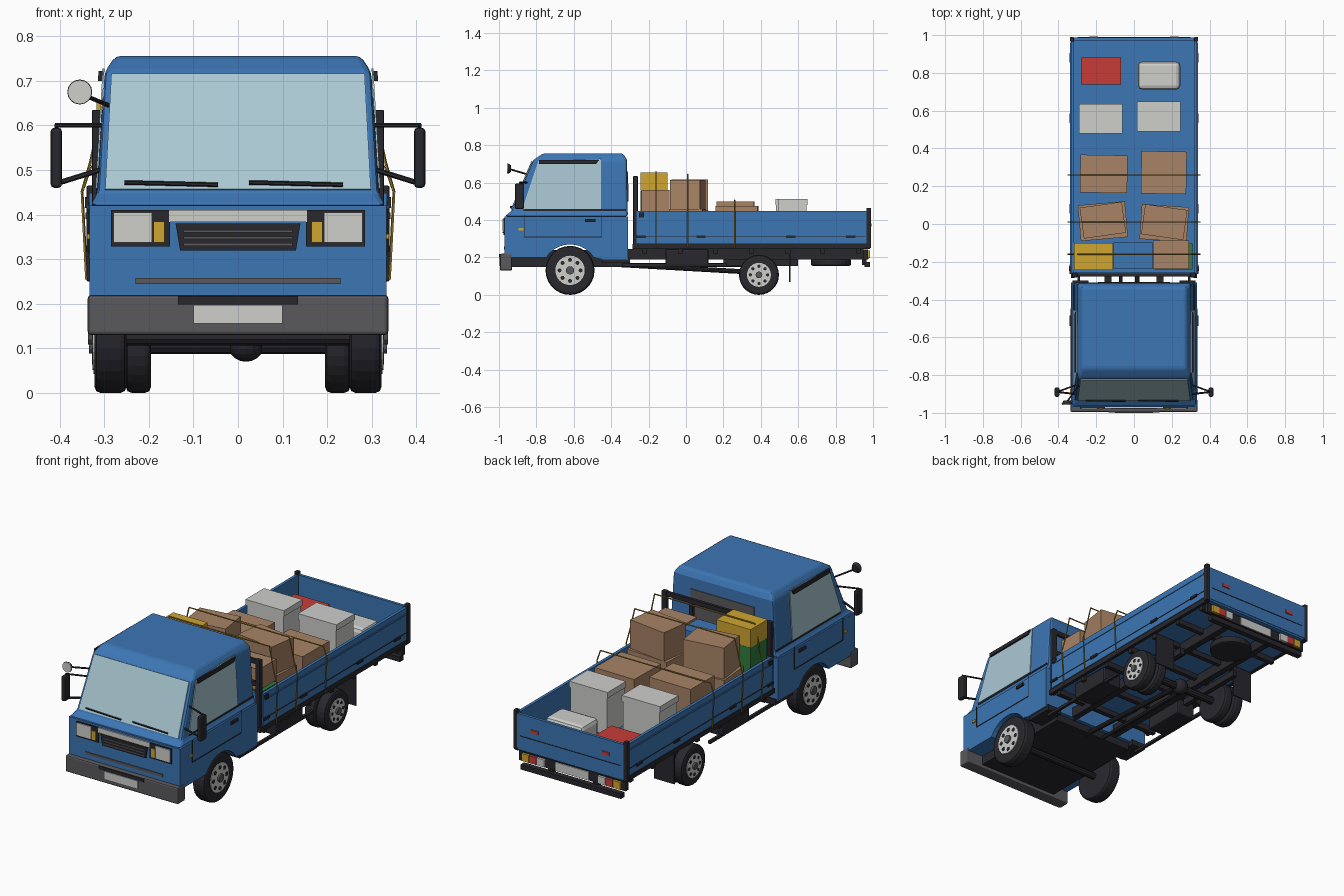
import bpy, bmesh, math
from mathutils import Vector, Matrix

if "Cube" in bpy.data.objects:
    bpy.data.objects.remove(bpy.data.objects["Cube"])

COL = {"blue": (.045, .18, .46), "glass": (.40, .58, .65), "black": (.021, .021, .027),
       "grey": (.10, .10, .11), "light": (.62, .62, .60), "cardboard": (.39, .23, .13),
       "yellow": (.63, .38, .03), "red": (.57, .045, .04), "green": (.03, .20, .045),
       "strap": (.34, .22, .03)}
MAT = {}
for k, c in COL.items():
    MAT[k] = bpy.data.materials.new(k + "_paint")
    MAT[k].diffuse_color = (*c, 1)


def finish(name, bm, mat, bevel=0, segs=1):
    bmesh.ops.recalc_face_normals(bm, faces=bm.faces[:])
    me = bpy.data.meshes.new(name)
    bm.to_mesh(me)
    bm.free()
    ob = bpy.data.objects.new(name, me)
    bpy.context.collection.objects.link(ob)
    me.materials.append(MAT[mat])
    if bevel:
        m = ob.modifiers.new("bevel", "BEVEL")
        m.width, m.segments, m.limit_method = bevel, segs, "ANGLE"
    return ob


def box(name, x, y, z, mat, bevel=0, rot=0, both=False):
    """Box from (min, max) ranges; both=True repeats it at -x."""
    for s in ((1, -1) if both else (1,)):
        bm = bmesh.new()
        c = Vector((s * sum(x) / 2, sum(y) / 2, sum(z) / 2))
        size = (abs(x[1] - x[0]), abs(y[1] - y[0]), abs(z[1] - z[0]), 1)
        bmesh.ops.create_cube(bm, size=1, matrix=Matrix.Translation(c)
                              @ Matrix.Rotation(math.radians(rot), 4, "Z") @ Matrix.Diagonal(size))
        ob = finish(name, bm, mat, bevel, 2)
    return ob


def rod(name, a, b, r, mat, sides=8, bevel=0, r2=None):
    a, b = Vector(a), Vector(b)
    bm = bmesh.new()
    q = (b - a).to_track_quat("Z", "Y").to_matrix().to_4x4()
    bmesh.ops.create_cone(bm, cap_ends=True, segments=sides, radius1=r, radius2=r if r2 is None else r2,
                          depth=(b - a).length, matrix=Matrix.Translation((a + b) / 2) @ q)
    return finish(name, bm, mat, bevel, 2)


def plate(name, pts, mat, out, th=.005):
    """Thin plate on a planar outline, thickened along the direction 'out'."""
    bm = bmesh.new()
    f = bm.faces.new([bm.verts.new(p) for p in pts])
    g = bmesh.ops.extrude_face_region(bm, geom=[f])
    vs = [v for v in g["geom"] if isinstance(v, bmesh.types.BMVert)]
    bmesh.ops.translate(bm, verts=vs, vec=Vector(out).normalized() * th)
    return finish(name, bm, mat)


def prism(name, prof, hw, mat, bevel=0):
    """Side profile (y, z) extruded across the width."""
    bm = bmesh.new()
    f = bm.faces.new([bm.verts.new((-hw, y, z)) for y, z in prof])
    g = bmesh.ops.extrude_face_region(bm, geom=[f])
    bmesh.ops.translate(bm, verts=[v for v in g["geom"] if isinstance(v, bmesh.types.BMVert)], vec=(2 * hw, 0, 0))
    return finish(name, bm, mat, bevel, 2)


# --- cab: lower body with wheel arches, then lofted upper cab
arch = [(-.62 + .146 * math.cos(t), .13 + .14 * math.sin(t))
        for t in [math.radians(150 - 12 * i) for i in range(11)]]
prism("cab_lower", [(-.97, .42), (-.97, .20)] + arch + [(-.45, .19), (-.31, .19), (-.31, .42)], .333, "blue")
bm = bmesh.new()
rings = []
for z, hw, y0, y1 in [(.42, .333, -.97, -.31), (.447, .315, -.935, -.312),
                      (.72, .299, -.818, -.315), (.756, .275, -.765, -.335)]:
    rings.append([bm.verts.new(p) for p in ((-hw, y0, z), (hw, y0, z), (hw, y1, z), (-hw, y1, z))])
for a, b in zip(rings, rings[1:]):
    for i in range(4):
        bm.faces.new((a[i], a[(i + 1) % 4], b[(i + 1) % 4], b[i]))
bm.faces.new(rings[0][::-1])
bm.faces.new(rings[-1])
finish("cab_upper", bm, "blue", .012, 2)
box("cab_underfloor", (-.24, .24), (-.93, -.33), (.15, .24), "black")
box("cab_step", (.24, .325), (-.45, -.30), (.17, .20), "black", both=True)


# --- glass
def wy(z): return -.935 + (z - .447) * .117 / .273 - .001
def wx(z): return .315 - (z - .447) * .016 / .273 + .001


plate("windshield", [(-.298, wy(.455), .455), (.298, wy(.455), .455), (.284, wy(.715), .715), (-.284, wy(.715), .715)],
      "glass", (0, -.92, .4))
for s in (1, -1):
    plate("side_window", [(s * wx(z), y, z) for y, z in ((-.875, .46), (-.455, .46), (-.455, .728), (-.79, .715))],
          "glass", (s, 0, .06), .004)
    plate("rain_visor", [(s * (wx(z) + .004), y, z) for y, z in ((-.785, .70), (-.48, .70), (-.465, .722), (-.785, .722))],
          "black", (s, 0, 0), .009)
    # wipers
    x = -.15 if s < 0 else .13
    rod("wiper", (x - .105, wy(.472) - .01, .472), (x + .105, wy(.467) - .01, .467), .005, "black", 6)
    # door seams, handle and marker
    for y, z in (((-.867, -.863), (.31, .43)), ((-.452, -.448), (.31, .43)), ((-.865, -.45), (.308, .313))):
        box("door_seam", (s * .333, s * .335), y, z, "black")
    box("belt_trim", (s * .30, s * .319), (-.87, -.32), (.449, .458), "black")
    box("door_handle", (s * .33, s * .342), (-.54, -.485), (.39, .405), "black")
    box("side_marker", (s * .33, s * .339), (-.895, -.87), (.345, .357), "yellow")
    # mirrors
    box("mirror", (s * .395, s * .42), (-.915, -.865), (.46, .595), "black", .008)
    rod("mirror_arm_top", (s * .30, -.85, .60), (s * .41, -.89, .60), .005, "black", 6)
    rod("mirror_arm_low", (s * .31, -.90, .50), (s * .40, -.89, .472), .006, "black", 6)
plate("rear_window", [(-.19, -.312, .50), (.19, -.312, .50), (.19, -.315, .66), (-.19, -.315, .66)], "grey", (0, 1, 0))
rod("round_mirror_shell", (-.355, -.935, .675), (-.355, -.952, .675), .018, "black", 16, r2=.028)
rod("round_mirror_face", (-.355, -.952, .675), (-.355, -.957, .675), .027, "light", 16)
rod("round_mirror_arm", (-.35, -.935, .67), (-.29, -.85, .645), .005, "black", 6)

# --- front face
box("headlight_frame", (.153, .285), (-.976, -.96), (.328, .41), "black", both=True)
box("headlight", (.193, .279), (-.981, -.97), (.338, .405), "light", both=True)
box("indicator", (.165, .189), (-.981, -.97), (.338, .385), "yellow", both=True)
box("front_band", (-.155, .155), (-.977, -.96), (.383, .41), "light")
plate("grille", [(-.14, -.97, .38), (.14, -.97, .38), (.13, -.97, .32), (-.13, -.97, .32)], "black", (0, -1, 0), .006)
for i in range(3):
    box("grille_slat", (-.122, .122), (-.980, -.97), (.33 + i * .015, .336 + i * .015), "grey")
box("front_strip", (-.23, .23), (-.974, -.96), (.244, .258), "grey")
box("front_bumper", (-.337, .337), (-.995, -.93), (.13, .22), "grey", .008)
box("bumper_slot", (-.135, .135), (-.999, -.98), (.199, .218), "black")
box("front_number_plate", (-.10, .10), (-1, -.98), (.156, .197), "light")


# --- wheels: tyre, rim, holes and hub
def wheel(name, s, y, r, x0, x1, rim):
    rod(name + "_tyre", (s * x0, y, r), (s * x1, y, r), r, "black", 28, .014)
    if not rim:
        return
    rod(name + "_rim", (s * (x1 - .01), y, r), (s * (x1 + .004), y, r), r * .6, "light", 24)
    rod(name + "_hub", (s * x1, y, r), (s * (x1 + .014), y, r), r * .17, "grey", 12)
    for i in range(8):
        t = i * math.pi / 4
        cy, cz = y + r * .43 * math.cos(t), r + r * .43 * math.sin(t)
        rod(name + "_rim_hole", (s * x1, cy, cz), (s * (x1 + .006), cy, cz), r * .085, "black", 8)


for s in (1, -1):
    wheel("front_wheel", s, -.62, .131, .25, .322, True)
    wheel("rear_outer_wheel", s, .39, .107, .262, .32, True)
    wheel("rear_inner_wheel", s, .39, .107, .195, .252, False)
    rod("wheel_spacer", (s * .24, .39, .107), (s * .28, .39, .107), .06, "grey", 16)
    box("mud_flap", (s * .20, s * .32), (.552, .558), (.07, .245), "black")

# --- chassis and running gear
box("chassis_rail", (.12, .155), (-.45, .95), (.19, .245), "black", both=True)
for i in range(7):
    y = -.22 + i * .19
    box("cross_member", (-.32, .32), (y - .012, y + .012), (.222, .25), "black")
rod("front_axle", (-.28, -.62, .125), (.28, -.62, .125), .018, "black", 10)
rod("rear_axle", (-.28, .39, .107), (.28, .39, .107), .02, "black", 10)
bm = bmesh.new()
bmesh.ops.create_uvsphere(bm, u_segments=16, v_segments=10, radius=.042, matrix=Matrix.Translation((.018, .39, .112)))
finish("differential", bm, "black")
rod("drive_shaft", (.018, -.42, .165), (.018, .38, .12), .013, "black", 10)
rod("exhaust_pipe", (-.07, -.40, .16), (-.07, .30, .16), .010, "black", 8)
box("leaf_spring", (.165, .19), (.20, .60), (.155, .19), "black", both=True)
box("fuel_tank", (.19, .305), (-.11, .12), (.155, .246), "black", .008, both=True)
box("side_guard", (.285, .30), (-.34, .22), (.153, .168), "black", both=True)
rod("spare_tyre", (0, .775, .155), (0, .775, .192), .108, "black", 24, .01)

# --- cargo bed
box("bed_floor", (-.325, .325), (-.275, .985), (.252, .278), "blue")
box("bed_rim", (.315, .333), (-.285, .985), (.246, .272), "black", both=True)
box("bed_side", (.318, .334), (-.265, .978), (.275, .448), "blue", both=True)
box("bed_front_wall", (-.325, .325), (-.272, -.256), (.27, .448), "blue")
box("tailgate", (-.32, .32), (.972, .988), (.262, .448), "blue")
box("bed_side_groove", (.333, .336), (-.25, .96), (.311, .315), "black", both=True)
box("bed_side_ridge", (.333, .338), (-.25, .96), (.412, .42), "blue", both=True)
box("bed_post", (.318, .34), (.965, .99), (.25, .465), "black", .004, both=True)
for y in (-.24, .08, .56, .88):
    box("bed_hinge", (.333, .342), (y - .025, y + .025), (.305, .318), "black", both=True)
box("bed_latch", (.333, .343), (-.25, -.225), (.415, .44), "black", both=True)
box("tailgate_groove", (-.30, .30), (.987, .990), (.328, .332), "black")
box("tailgate_reflector", (.19, .235), (.986, .993), (.365, .382), "red", both=True)

# --- headboard rack
box("rack_post", (.300, .328), (-.283, -.257), (.25, .635), "black", .004, both=True)
for z in (.50, .62):
    box("rack_bar", (-.315, .315), (-.278, -.262), (z - .012, z + .012), "black")
box("rack_stay", (.145, .165), (-.278, -.262), (.44, .62), "black", both=True)

# --- rear lights and bumper
box("rear_light_bar", (-.32, .32), (.95, .972), (.19, .242), "black")
for a, b, c in ((.16, .205, "light"), (.207, .25, "red"), (.252, .295, "yellow")):
    box("rear_light_" + c, (a, b), (.965, .985), (.196, .236), c, both=True)
box("rear_number_plate", (-.10, .10), (.968, .978), (.192, .238), "light")
box("rear_bumper", (-.30, .30), (.955, .985), (.148, .175), "black")
box("bumper_bracket", (.12, .15), (.94, .965), (.16, .22), "black", both=True)

# --- cargo: name, centre x y, size x y, z range, colour, turn
F = .278
for name, cx, cy, sx, sy, z0, z1, c, rot in (
        ("green_crate", -.215, -.172, .20, .14, F, .555, "green", 0),
        ("yellow_crate", -.215, -.172, .205, .145, .557, .655, "yellow", 0),
        ("blue_crate", -.005, -.168, .205, .14, F, .55, "blue", 0),
        ("green_crate_right", .21, -.172, .20, .14, F, .445, "green", 0),
        ("carton", .195, -.162, .19, .15, .447, .56, "cardboard", 0),
        ("carton_low_left", -.165, .015, .25, .19, F, .45, "cardboard", 5),
        ("carton_top_left", -.165, .02, .225, .165, .45, .618, "cardboard", 8),
        ("carton_low_right", .16, .005, .25, .185, F, .46, "cardboard", -4),
        ("carton_top_right", .16, .01, .225, .16, .46, .615, "cardboard", -8),
        ("flat_carton_left", -.16, .265, .25, .20, F, .50, "cardboard", -1),
        ("flat_carton_right", .158, .272, .24, .225, F, .475, "cardboard", -1),
        ("white_case_left", -.175, .557, .22, .15, F, .48, "light", 0),
        ("white_lid_left", -.175, .557, .23, .158, .48, .512, "light", 0),
        ("white_case_right", .13, .57, .22, .15, F, .48, "light", 0),
        ("white_lid_right", .13, .57, .23, .158, .48, .512, "light", 0),
        ("red_box", -.175, .81, .21, .145, F, .39, "red", 0)):
    box(name, (cx - sx / 2, cx + sx / 2), (cy - sy / 2, cy + sy / 2), (z0, z1), c, 0, rot)
box("white_sack", (.02, .245), (.712, .86), (F, .40), "light", .022)

# --- straps over the load
for y, top in ((-.16, .66), (.01, .645), (.26, .507)):
    half = [(.34, .255), (.35, .45), (.33, min(.52, top)), (.30, top)]
    pts = half + [(-x, z) for x, z in half[::-1]]
    for a, b in zip(pts, pts[1:]):
        if a != b:
            rod("load_strap", (a[0], y, a[1]), (b[0], y, b[1]), .0035, "strap", 5)

for m in bpy.data.materials:
    if m.users and not m.is_grease_pencil:
        m.use_nodes = True
        m.node_tree.nodes["Principled BSDF"].inputs["Base Color"].default_value = m.diffuse_color
